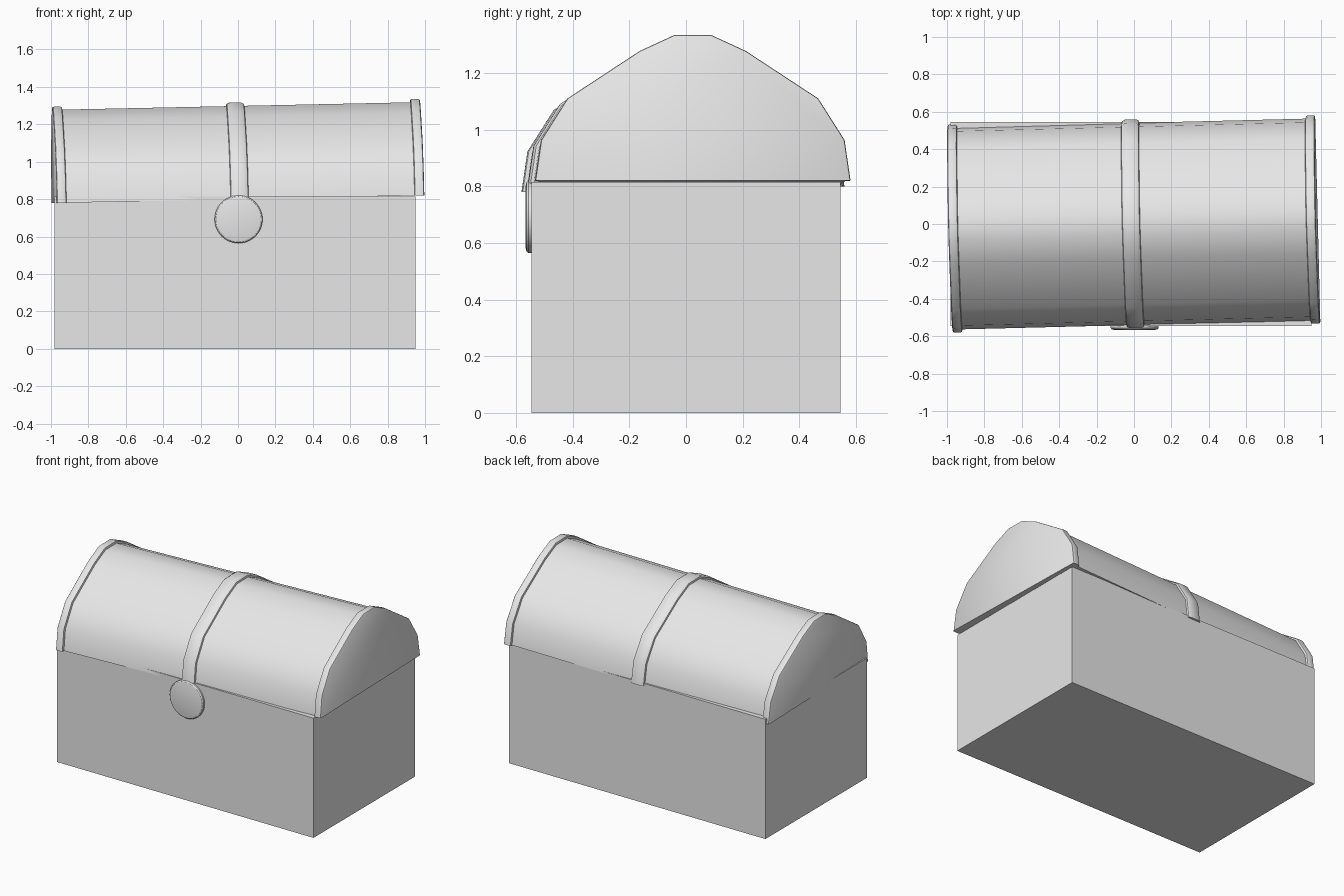
import bpy, bmesh, math
from mathutils import Matrix

if "Cube" in bpy.data.objects:
    bpy.data.objects.remove(bpy.data.objects["Cube"])

grey = bpy.data.materials.new("grey")
grey.diffuse_color = (0.8, 0.8, 0.8, 1)
grey.use_nodes = True
grey.node_tree.nodes["Principled BSDF"].inputs["Base Color"].default_value = grey.diffuse_color

# half outline of the domed lid: (half width, height above lid base)
HALF = [(0.557, 0.0), (0.536, 0.143), (0.443, 0.29), (0.187, 0.458), (0.063, 0.515)]
OUTLINE = HALF + [(-y, z) for y, z in reversed(HALF)]
LID_PLACE = (Matrix.Translation((0, 0, 0.80)) @ Matrix.Rotation(0.025, 4, 'Z')
             @ Matrix.Rotation(-0.021, 4, 'Y'))


def finish(name, bm, smooth=None):
    bmesh.ops.recalc_face_normals(bm, faces=bm.faces)
    mesh = bpy.data.meshes.new(name)
    bm.to_mesh(mesh)
    bm.free()
    mesh.materials.append(grey)
    ob = bpy.data.objects.new(name, mesh)
    bpy.context.collection.objects.link(ob)
    if smooth:
        bpy.ops.object.select_all(action='DESELECT')
        ob.select_set(True)
        bpy.context.view_layer.objects.active = ob
        bpy.ops.object.shade_smooth_by_angle(angle=math.radians(smooth))
    return ob


def loft(name, rings, smooth):
    """Closed solid skinned through a list of point rings."""
    bm = bmesh.new()
    loops = [[bm.verts.new(p) for p in ring] for ring in rings]
    n = len(loops[0])
    for a, b in zip(loops, loops[1:]):
        for i in range(n):
            j = (i + 1) % n
            bm.faces.new((a[i], a[j], b[j], b[i]))
    bm.faces.new(loops[0])
    bm.faces.new(loops[-1])
    return finish(name, bm, smooth)


def dome(name, stations, smooth=40):
    """Lid slice: each station is (x, inset from the outer outline)."""
    rings = [[(x, y * (1 - d / 0.557), z * (1 - d / 0.515)) for y, z in OUTLINE]
             for x, d in stations]
    loft(name, rings, smooth).matrix_world = LID_PLACE


# chest body
bm = bmesh.new()
bmesh.ops.create_cube(bm, size=1, matrix=Matrix.Translation((-0.015, 0, 0.4075))
                      @ Matrix.Diagonal((1.93, 1.09, 0.815, 1)))
finish("chest_body", bm)

# domed lid, slightly crooked on the body
dome("lid", [(-0.97, 0.017), (0.97, 0.017)])

# rounded trim at both lid ends and the wider strap in the middle
for side, label in ((-1, "left"), (1, "right")):
    dome(label + "_lid_trim", [(side * x, d) for x, d in
         ((0.983, 0.008), (0.979, 0.002), (0.970, 0), (0.942, 0), (0.934, 0.004), (0.930, 0.02))])
dome("middle_strap", [(-0.005 + x, d) for x, d in
     ((-0.049, 0.02), (-0.045, 0.006), (-0.03, -0.002), (0.03, -0.002), (0.045, 0.006), (0.049, 0.02))])

# round latch plate with a bevelled rim
STEPS = 48
loft("round_latch", [[(0.003 + r * math.cos(2 * math.pi * i / STEPS), y,
                       0.692 + r * math.sin(2 * math.pi * i / STEPS)) for i in range(STEPS)]
                     for r, y in ((0.128, -0.535), (0.128, -0.556), (0.122, -0.563), (0.111, -0.566))], 30)
